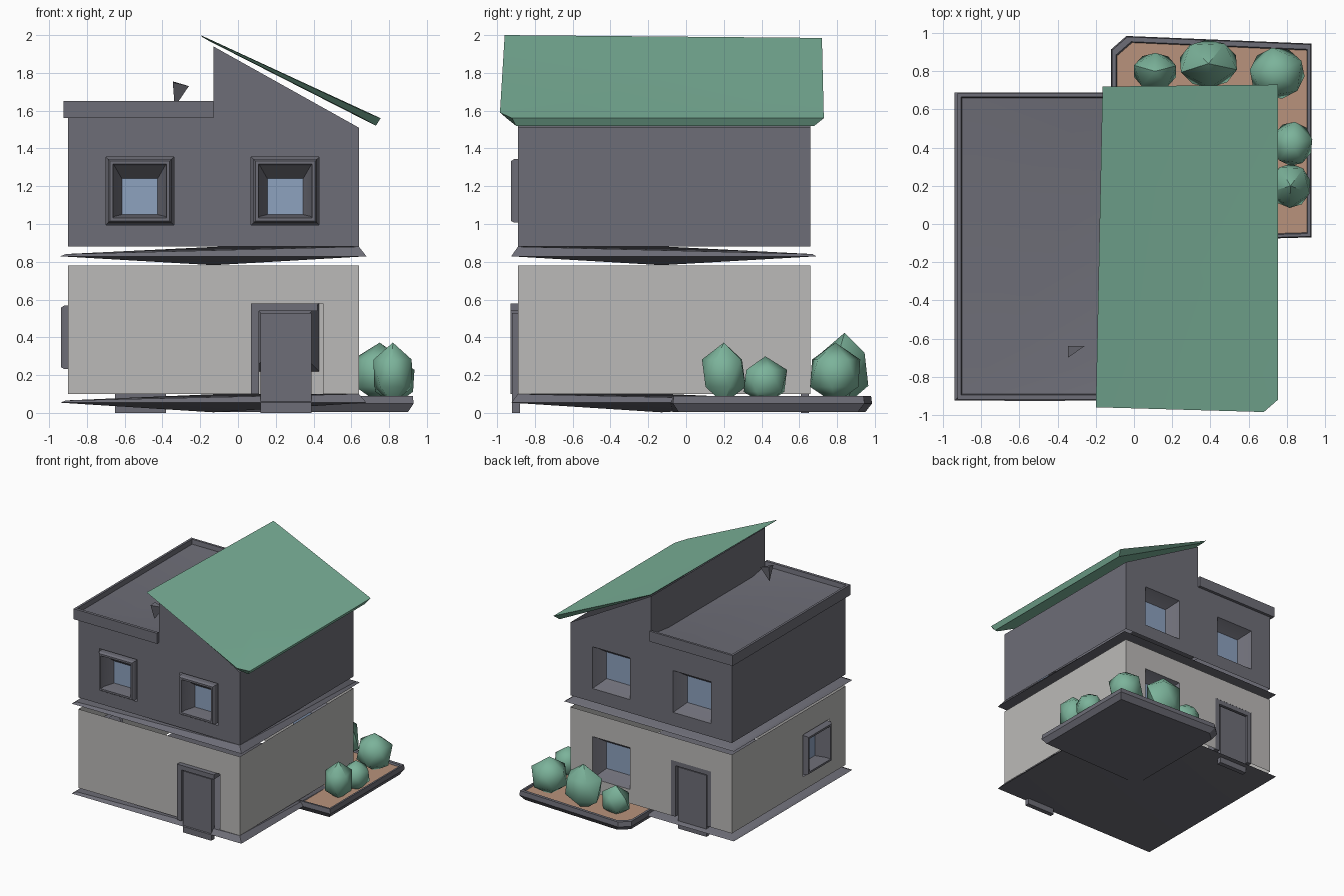
import bpy, bmesh, math
from mathutils import Vector

cube = bpy.data.objects.get("Cube")
if cube:
    bpy.data.objects.remove(cube)

X0, X1, Y0, Y1 = -0.9, 0.64, -0.89, 0.66      # house walls
STEP = -0.13                                  # where the tall part begins


def material(name, rgb):
    m = bpy.data.materials.new(name)
    m.use_nodes = True
    m.diffuse_color = (*rgb, 1)
    m.node_tree.nodes["Principled BSDF"].inputs["Base Color"].default_value = (*rgb, 1)
    return m


SLATE = material("slate grey", (0.155, 0.155, 0.185))
PLASTER = material("pale plaster", (0.5, 0.49, 0.48))
GREEN = material("leaf green", (0.2, 0.45, 0.325))
SOIL = material("brown soil", (0.48, 0.29, 0.2))
GLASS = material("blue glass", (0.27, 0.36, 0.52))


def finish(name, bm, *mats, smooth=None):
    me = bpy.data.meshes.new(name)
    bm.to_mesh(me)
    bm.free()
    ob = bpy.data.objects.new(name, me)
    bpy.context.scene.collection.objects.link(ob)
    for m in mats:
        me.materials.append(m)
    if smooth:
        bpy.ops.object.select_all(action='DESELECT')
        bpy.context.view_layer.objects.active = ob
        ob.select_set(True)
        bpy.ops.object.shade_smooth_by_angle(angle=math.radians(smooth))
    return ob


def face(bm, pts):
    return bm.faces.new([bm.verts.new(p) for p in pts])


# Each wall maps (along, height, outward distance) to a point
WALL = {
    "front": lambda u, z, d=0: Vector((u, Y0 - d, z)),
    "back": lambda u, z, d=0: Vector((u, Y1 + d, z)),
    "left": lambda u, z, d=0: Vector((X1 + d, u, z)),
    "right": lambda u, z, d=0: Vector((X0 - d, u, z)),
}


def outward(side):
    return WALL[side](0, 0, 1) - WALL[side](0, 0, 0)


def wall_face(bm, side, pts):
    f = face(bm, [WALL[side](*p) for p in pts])
    f.normal_update()
    if f.normal.dot(outward(side)) < 0:
        f.normal_flip()


def panel(bm, side, z0, z1, holes=()):
    """Wall sheet with rectangular openings (u0, u1, z0, z1)."""
    lo, hi = (X0, X1) if side in ("front", "back") else (Y0, Y1)
    us = sorted({lo, hi, *(u for h in holes for u in h[:2])})
    zs = sorted({z0, z1, *(z for h in holes for z in h[2:])})
    for a, b in zip(us, us[1:]):
        for c, d in zip(zs, zs[1:]):
            u, z = (a + b) / 2, (c + d) / 2
            if not any(h[0] < u < h[1] and h[2] < z < h[3] for h in holes):
                wall_face(bm, side, [(a, c), (b, c), (b, d), (a, d)])


def opening(u, z, half=0.18):
    return (u - half, u + half, z - half, z + half)


HIGH, LOW = 1.175, 0.4                        # window centre heights
upper = [opening(-0.52, HIGH), opening(0.25, HIGH)]
front_door, back_door = (0.07, 0.45, 0.1, 0.58), (-0.7, -0.32, 0.1, 0.58)

# Ground floor walls
bm = bmesh.new()
panel(bm, "front", 0.1, 0.78, [front_door])
panel(bm, "back", 0.1, 0.78, [back_door, opening(0.25, LOW)])
panel(bm, "left", 0.1, 0.78)
panel(bm, "right", 0.1, 0.78, [opening(-0.49, LOW)])
finish("ground_floor_walls", bm, PLASTER)

# Upper floor walls with the sloping gable
bm = bmesh.new()
for side in ("front", "back"):
    panel(bm, side, 0.88, 1.4, upper)
    wall_face(bm, side, [(X0, 1.4), (STEP, 1.4), (STEP, 1.58), (X0, 1.58)])
    wall_face(bm, side, [(STEP, 1.4), (X1, 1.4), (X1, 1.51), (STEP, 1.94)])
panel(bm, "left", 0.88, 1.51)
panel(bm, "right", 0.88, 1.58)
face(bm, [(STEP, Y0, 1.5), (STEP, Y0, 1.94), (STEP, Y1, 1.94), (STEP, Y1, 1.5)])
finish("upper_floor_walls", bm, SLATE)


def loft(bm, loops, cap=True):
    rings = [[bm.verts.new(p) for p in lp] for lp in loops]
    for a, b in zip(rings, rings[1:]):
        n = len(a)
        for i in range(n):
            j = (i + 1) % n
            bm.faces.new((a[i], a[j], b[j], b[i]))
    return bm.faces.new(rings[-1]) if cap else None


def window(name, side, u, z, proud):
    """Frame, sloping reveal and a glass pane set deep in the wall."""
    def ring(h, d, dz=0):
        return [WALL[side](u + h * i, z + h * k + dz, d)
                for i, k in ((-1, -1), (1, -1), (1, 1), (-1, 1))]
    bm = bmesh.new()
    if proud:
        loops = [ring(0.168, -0.03), ring(0.168, 0.02), ring(0.158, proud),
                 ring(0.142, proud), ring(0.135, 0.0), ring(0.095, -0.08, -0.03)]
    else:
        loops = [ring(0.18, 0), ring(0.165, -0.03), ring(0.115, -0.1)]
    pane = loft(bm, loops)
    pane.material_index = 1
    pane.normal_update()
    if pane.normal.dot(outward(side)) < 0:
        bmesh.ops.reverse_faces(bm, faces=bm.faces[:])
    finish(name, bm, SLATE, GLASS, smooth=25)


for k, u in enumerate((-0.52, 0.25)):
    window(f"front_window_{k + 1}", "front", u, HIGH, 0.037)
    window(f"back_window_{k + 1}", "back", u, HIGH, 0)
window("back_lower_window", "back", 0.25, LOW, 0)
window("right_lower_window", "right", -0.49, LOW, 0.037)


def box(bm, lo, hi):
    r = bmesh.ops.create_cube(bm, size=1)
    for v in r["verts"]:
        v.co = [l + (h - l) * (c + 0.5) for l, h, c in zip(lo, hi, v.co)]


# Doors with their surrounds
for name, hole, ya, yb, slab in (("front", front_door, -0.93, -0.84, (-0.92, -0.88)),
                                 ("back", back_door, 0.57, 0.659, (0.61, 0.65))):
    a, b, c, d = hole
    bm = bmesh.new()
    box(bm, (a, ya, c), (a + 0.04, yb, d))
    box(bm, (a + 0.04, ya, d - 0.04), (b - 0.03, yb, d))
    if name == "back":
        box(bm, (b - 0.04, ya, c), (b, yb, d))
    finish(name + "_door_frame", bm, SLATE)
    bm = bmesh.new()
    box(bm, (a + 0.05, slab[0], 0), (b - 0.06, slab[1], 0.53))
    finish(name + "_door", bm, SLATE)


def ledge(name, z, top, bottom):
    """Thin slab, swelling to the middle and the front left corner."""
    bm = bmesh.new()
    xs, ys = (-0.94, 0.68), (-0.925, 0.69)
    rim = [(xs[0], ys[0]), (xs[1], ys[0]), (xs[1], ys[1]), (xs[0], ys[1])]
    low = [bm.verts.new((x, y, z - 0.006)) for x, y in rim]
    high = [bm.verts.new((x * 0.97, y * 0.97, z + 0.006)) for x, y in rim]
    high[1].co = (X1, Y0, top)
    up, down = bm.verts.new((-0.1, -0.1, top)), bm.verts.new((STEP, STEP, bottom))
    for i in range(4):
        j = (i + 1) % 4
        bm.faces.new((low[i], low[j], high[j], high[i]))
        bm.faces.new((high[i], high[j], up))
        bm.faces.new((low[j], low[i], down))
    finish(name, bm, SLATE, smooth=30)


ledge("floor_ledge", 0.835, 0.88, 0.782)
ledge("house_base", 0.06, 0.1, 0.003)


def rect(x0, x1, y0, y1, z):
    return [(x0, y0, z), (x1, y0, z), (x1, y1, z), (x0, y1, z)]


# Flat roof: parapet and a shallow basin
bm = bmesh.new()
loft(bm, [rect(X0, STEP, Y0, Y1, 1.56), rect(-0.925, STEP, -0.92, 0.685, 1.56),
          rect(-0.925, STEP, -0.92, 0.685, 1.65), rect(-0.905, STEP, -0.895, 0.665, 1.65),
          rect(-0.9, STEP, -0.89, 0.66, 1.61),
          [(-0.65, -0.62, 1.58), (STEP, -0.72, 1.58), (STEP, 0.42, 1.58), (-0.52, 0.3, 1.58)]])
finish("flat_roof", bm, SLATE, smooth=30)

# Little roof vent
bm = bmesh.new()
vent = [bm.verts.new(p) for p in ((-0.345, -0.64, 1.755), (-0.26, -0.64, 1.73),
                                  (-0.345, -0.7, 1.75), (-0.335, -0.66, 1.62))]
for tri in ((0, 2, 1), (0, 1, 3), (1, 2, 3), (2, 0, 3)):
    bm.faces.new([vent[i] for i in tri])
finish("roof_vent", bm, SLATE)

# Sloping green roof
bm = bmesh.new()
over = [(-0.2, -0.96, 2.0), (0.68, -0.985, 1.59), (0.755, -0.92, 1.56),
        (0.755, 0.73, 1.56), (-0.165, 0.72, 1.985)]
under = [(-0.19, -0.94, 1.99), (0.66, -0.95, 1.56), (0.73, -0.9, 1.52),
         (0.73, 0.68, 1.52), (-0.155, 0.7, 1.97)]
a, b = ([bm.verts.new(p) for p in pts] for pts in (over, under))
mid = bm.verts.new((0.28, -0.12, 1.775))
for i in range(5):
    j = (i + 1) % 5
    bm.faces.new((a[i], a[j], mid))
    bm.faces.new((b[i], b[j], a[j], a[i]))
bm.faces.new(b[::-1])
finish("sloping_roof", bm, GREEN, smooth=30)


# Garden bed with a border and soil
def bed(x0, x1, y0, y1, z):
    return [(x0, y0 - 0.03, z), (x1, y0, z), (x1, y1 - 0.04, z),
            (x0 + 0.08, y1, z), (x0, y1 - 0.07, z)]


bm = bmesh.new()
bottom = bed(-0.09, 0.9, -0.04, 0.95, 0.005)
soil = loft(bm, [bottom, bed(-0.12, 0.93, -0.07, 0.985, 0.05), bed(-0.115, 0.925, -0.065, 0.98, 0.09),
                 bed(-0.095, 0.91, -0.05, 0.955, 0.09), bed(-0.09, 0.905, -0.045, 0.95, 0.075)])
soil.material_index = 1
face(bm, bottom[::-1])
finish("garden_bed", bm, SLATE, SOIL)

# Bushes: centre, half sizes, turn
for k, (x, y, z, rx, ry, rz, turn) in enumerate((
        (0.11, 0.8, 0.17, 0.12, 0.1, 0.12, 0.3),
        (0.39, 0.84, 0.23, 0.16, 0.13, 0.18, 1.0),
        (0.75, 0.79, 0.21, 0.15, 0.14, 0.15, 0.5),
        (0.83, 0.42, 0.17, 0.11, 0.12, 0.12, 0.2),
        (0.82, 0.2, 0.21, 0.11, 0.12, 0.15, 0.9))):
    bm = bmesh.new()
    bmesh.ops.create_icosphere(bm, subdivisions=1, radius=1.08)
    for v in bm.verts:
        c, s = math.cos(turn), math.sin(turn)
        v.co = (x + rx * (c * v.co.x - s * v.co.y), y + ry * (s * v.co.x + c * v.co.y), z + rz * v.co.z)
    finish(f"bush_{k + 1}", bm, GREEN, smooth=45)
